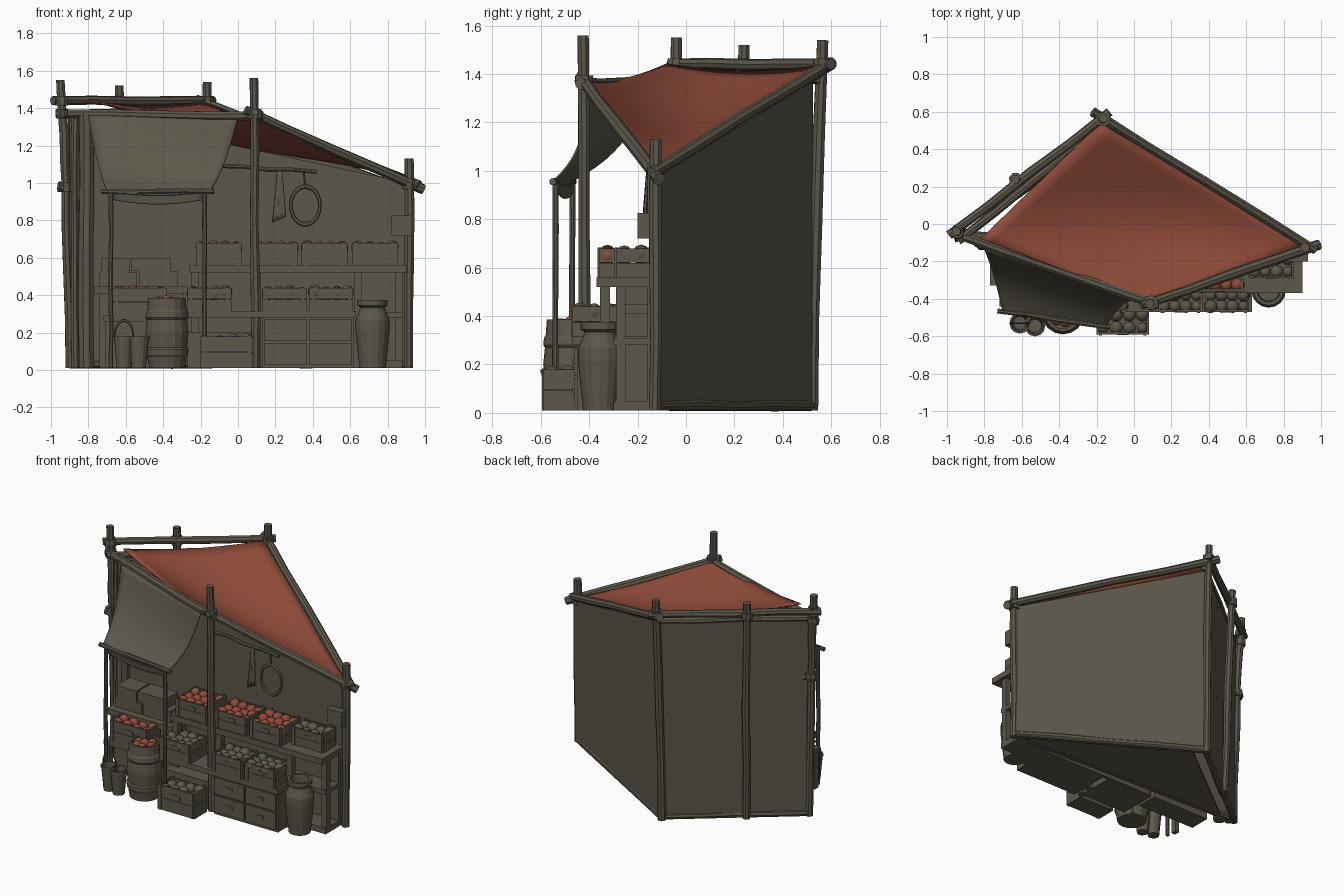
import bpy, bmesh, math, random
from mathutils import Vector as V

if "Cube" in bpy.data.objects:
    bpy.data.objects.remove(bpy.data.objects["Cube"])
random.seed(4)

def mat(name, c):
    m = bpy.data.materials.new(name)
    m.diffuse_color = (*c, 1)
    m.use_nodes = True
    m.node_tree.nodes["Principled BSDF"].inputs["Base Color"].default_value = m.diffuse_color
    return m
GREY = mat("weathered grey brown", (0.108, 0.096, 0.069))
RED = mat("faded red", (0.27, 0.069, 0.040))

def make(name, bm, m=GREY, smooth=False):
    bmesh.ops.recalc_face_normals(bm, faces=bm.faces)
    me = bpy.data.meshes.new(name)
    bm.to_mesh(me)
    bm.free()
    me.materials.append(m)
    ob = bpy.data.objects.new(name, me)
    bpy.context.collection.objects.link(ob)
    if smooth:
        for p in me.polygons:
            p.use_smooth = True
    return ob

def add_box(bm, x0, x1, y0, y1, z0, z1):
    r = bmesh.ops.create_cube(bm, size=1)
    for v in r["verts"]:
        v.co = V(((x0+x1)/2 + v.co.x*(x1-x0), (y0+y1)/2 + v.co.y*(y1-y0), (z0+z1)/2 + v.co.z*(z1-z0)))

def box(name, *b):
    bm = bmesh.new()
    add_box(bm, *b)
    return make(name, bm)

def pole(name, a, b, r=0.026, wob=0.005, sides=8, segs=4):
    """Hand-cut pole: rings along a line with a little wobble"""
    a, b = V(a), V(b)
    d = (b - a).normalized()
    u = d.cross(V((0.31, 0.87, 0.4))).normalized()
    w = d.cross(u)
    bm = bmesh.new()
    rings = []
    for i in range(segs + 1):
        k = 0 if i in (0, segs) else wob
        c = a.lerp(b, i/segs) + u*random.uniform(-k, k) + w*random.uniform(-k, k)
        rr = r*random.uniform(0.92, 1.08)
        rings.append([bm.verts.new(c + (u*math.cos(t) + w*math.sin(t))*rr)
                      for t in [2*math.pi*j/sides for j in range(sides)]])
    for p, q in zip(rings, rings[1:]):
        for j in range(sides):
            bm.faces.new((p[j], p[(j+1) % sides], q[(j+1) % sides], q[j]))
    bm.faces.new(rings[0])
    bm.faces.new(rings[-1])
    return make(name, bm)

def knot(name, p, r=0.037, h=0.05):
    p = V(p)
    pole(name, p - V((0, 0, h/2)), p + V((0, 0, h/2)), r, 0.003, 8, 2)

def wall(name, p, q, zp, zq, t=0.025):
    p, q = V((*p, 0)), V((*q, 0))
    n = (q - p).cross(V((0, 0, 1))).normalized()*t/2
    bm = bmesh.new()
    f = [[bm.verts.new(c + s*n + V((0, 0, z))) for c, z in ((p, 0.01), (q, 0.01), (q, zq), (p, zp))] for s in (-1, 1)]
    bm.faces.new(f[0])
    bm.faces.new(f[1])
    for i in range(4):
        bm.faces.new((f[0][i], f[0][(i+1) % 4], f[1][(i+1) % 4], f[1][i]))
    make(name, bm)

def cloth(name, c, sag, m, n=16):
    """Sagging sheet over four corners c (in order)"""
    c = [V(p) for p in c]
    bm = bmesh.new()
    g = [[bm.verts.new(c[0].lerp(c[1], i/n).lerp(c[3].lerp(c[2], i/n), j/n) + V(sag(i/n, j/n)))
          for j in range(n+1)] for i in range(n+1)]
    for i in range(n):
        for j in range(n):
            bm.faces.new((g[i][j], g[i+1][j], g[i+1][j+1], g[i][j+1]))
    ob = make(name, bm, m, True)
    s = ob.modifiers.new("thickness", "SOLIDIFY")
    s.thickness = 0.008
    s.offset = 0

def fruit(name, pts, r, m):
    bm = bmesh.new()
    for p in pts:
        res = bmesh.ops.create_icosphere(bm, subdivisions=2, radius=r*random.uniform(0.88, 1.1))
        bmesh.ops.translate(bm, verts=res["verts"], vec=p)
    make(name, bm, m, True)

def crate(name, x0, x1, y0, y1, z0, z1, m=None):
    """Open slatted crate with corner blocks, handle plate and fruit"""
    bm = bmesh.new()
    t, h = 0.012, (z1 - z0)
    add_box(bm, x0, x1, y0, y1, z0, z0 + t)
    for k in range(2):
        a, b = z0 + k*h/2 + 0.001, z0 + (k+1)*h/2 - 0.001
        add_box(bm, x0, x1, y0, y0+t, a, b)
        add_box(bm, x0, x1, y1-t, y1, a, b)
        add_box(bm, x0, x0+t, y0+t, y1-t, a, b)
        add_box(bm, x1-t, x1, y0+t, y1-t, a, b)
    for x in (x0+t, x1-t-0.016):
        for y in (y0-0.005, y1-0.012):
            add_box(bm, x, x+0.016, y, y+0.017, z0, z1+0.004)
    add_box(bm, (x0+x1)/2-0.03, (x0+x1)/2+0.03, y0-0.004, y0, z0+h*0.55, z0+h*0.75)
    make(name, bm)
    if m:
        nx, ny = max(2, round((x1-x0)/0.065)), max(2, round((y1-y0)/0.065))
        fruit(name + "_fruit", [(x0+(x1-x0)*(i+0.5)/nx, y0+(y1-y0)*(j+0.5)/ny, z1-0.036+random.uniform(0, 0.016))
                                for i in range(nx) for j in range(ny)], 0.034, m)

def lathe(name, x, y, prof, n=16):
    bm = bmesh.new()
    rings = [[bm.verts.new((x + r*math.cos(2*math.pi*j/n), y + r*math.sin(2*math.pi*j/n), z)) for j in range(n)] for r, z in prof]
    for p, q in zip(rings, rings[1:]):
        for j in range(n):
            bm.faces.new((p[j], p[(j+1) % n], q[(j+1) % n], q[j]))
    bm.faces.new(rings[0])
    bm.faces.new(rings[-1])
    return make(name, bm)

def ring(name, loc, R, r, rot, sz=1):
    bpy.ops.mesh.primitive_torus_add(location=loc, rotation=rot, major_radius=R, minor_radius=r, major_segments=24, minor_segments=6)
    ob = bpy.context.object
    ob.name = name
    ob.scale.y = sz
    ob.data.materials.append(GREY)

# walls of the triangular hut
L, B, R = (-0.90, -0.06), (-0.17, 0.515), (0.91, -0.12)
wall("back_left_wall", L, B, 1.36, 1.36)
wall("back_right_wall", B, R, 1.37, 0.98)
wall("front_wall", L, R, 1.39, 1.0)
for n, a, b in (("sill_left", L, B), ("sill_right", B, R), ("sill_front", L, R)):
    pole(n, (*a, 0.03), (*b, 0.03), 0.022)
# floor, leaving a slot along the back left wall
bm = bmesh.new()
f = bm.faces.new([bm.verts.new((*p, 0.015)) for p in ((-0.80, -0.07), (0.89, -0.12), (-0.12, 0.48), (-0.14, 0.44))])
bmesh.ops.translate(bm, vec=(0, 0, 0.02), verts=[v for v in bmesh.ops.extrude_face_region(bm, geom=[f])["geom"] if isinstance(v, bmesh.types.BMVert)])
make("floor", bm)

# corner and middle poles
pole("left_pole", (-0.90, -0.06, 0.01), (-0.92, -0.055, 1.0))
pole("left_pole_top", (-0.918, -0.055, 0.96), (-0.95, -0.04, 1.55))
pole("back_pole", (-0.18, 0.52, 0.01), (-0.165, 0.565, 1.54))
pole("middle_pole", (-0.60, 0.20, 0.01), (-0.635, 0.24, 1.52))
pole("right_pole", (0.912, -0.13, 0.01), (0.915, -0.125, 1.13))
pole("front_pole", (0.095, -0.42, 0.01), (0.085, -0.425, 1.56))
pole("inner_post_a", (-0.81, -0.10, 0.01), (-0.81, -0.09, 1.37), 0.042)
pole("inner_post_b", (-0.87, -0.08, 0.01), (-0.87, -0.07, 1.37), 0.022)

# roof beams and lashings
pole("upper_back_beam", (-0.99, -0.06, 1.44), (-0.13, 0.60, 1.44))
pole("lower_back_beam", (-0.94, -0.09, 1.37), (-0.14, 0.55, 1.38), 0.022)
pole("front_left_beam", (-0.96, -0.05, 1.37), (0.13, -0.435, 1.36))
pole("front_right_beam", (0.04, -0.435, 1.39), (0.99, -0.11, 0.965))
pole("back_right_beam", (-0.22, 0.60, 1.445), (0.97, -0.14, 0.99))
pole("left_stub", (-0.96, -0.07, 0.98), (-0.87, -0.05, 0.97), 0.03, 0)
for i, p in enumerate([(-0.945, -0.042, 1.44), (-0.165, 0.56, 1.44), (-0.632, 0.237, 1.43), (0.088, -0.42, 1.37),
                       (0.915, -0.125, 0.99), (-0.92, -0.055, 0.98), (-0.94, -0.045, 1.37)]):
    knot(f"lashing_{i}", p)

# red roof sheet
def roof_sag(u, v):
    su, sv = math.sin(math.pi*u), math.sin(math.pi*v)
    return (0, 0, -0.075*su*sv - 0.025*(su*(1-v) + sv*(1-u)) - 0.012*(su*v + sv*u))
cloth("roof_cloth", [(-0.82, -0.08, 1.44), (-0.18, 0.54, 1.43), (0.93, -0.12, 1.0), (0.09, -0.42, 1.375)], roof_sag, RED)
# awning with its frame
cloth("awning", [(-0.80, -0.13, 1.36), (0.0, -0.40, 1.35), (-0.15, -0.55, 0.955), (-0.70, -0.48, 0.955)],
      lambda u, v: (0, 0.03*math.sin(math.pi*v), -0.05*math.sin(math.pi*v) - 0.02*math.sin(math.pi*u)*v), GREY)
cloth("awning_hem", [(-0.68, -0.475, 0.955), (-0.17, -0.54, 0.955), (-0.18, -0.53, 0.91), (-0.67, -0.465, 0.91)],
      lambda u, v: (0, 0, -0.025*math.sin(math.pi*u)*v), GREY, 8)
pole("awning_bar", (-0.73, -0.465, 0.955), (-0.13, -0.55, 0.955), 0.014)
pole("awning_pole_left", (-0.68, -0.47, 0.01), (-0.68, -0.47, 0.96), 0.013, 0.002)
pole("awning_pole_right", (-0.18, -0.54, 0.18), (-0.18, -0.54, 0.96), 0.013, 0.002)

# stepped display shelves
box("top_shelf", -0.26, 0.90, -0.37, -0.13, 0.52, 0.56)
box("middle_shelf", -0.28, 0.63, -0.47, -0.14, 0.28, 0.315)
box("side_shelf", 0.64, 0.88, -0.30, -0.13, 0.28, 0.31)
box("side_base", 0.63, 0.88, -0.30, -0.13, 0.01, 0.05)
for i, x in enumerate((-0.25, 0.08, 0.62)):
    box(f"shelf_post_{i}", x, x+0.04, -0.355, -0.315, 0.01, 0.53)
box("side_post", 0.84, 0.88, -0.29, -0.25, 0.01, 0.53)
box("shelf_back_board", -0.25, 0.88, -0.16, -0.14, 0.01, 0.53)
box("drawer_body", 0.13, 0.62, -0.45, -0.15, 0.01, 0.28)
for i in range(2):
    for j in range(2):
        x, z = 0.14 + 0.24*i, 0.03 + 0.125*j
        box(f"drawer_{i}{j}", x, x+0.23, -0.462, -0.44, z, z+0.115)
        box(f"drawer_pull_{i}{j}", x+0.09, x+0.14, -0.468, -0.46, z+0.05, z+0.07)
box("left_base", -0.27, 0.09, -0.42, -0.15, 0.01, 0.20)

# crates of produce
for i, (x, m) in enumerate(((-0.225, RED), (0.075, RED), (0.34, RED), (0.61, GREY))):
    crate(f"top_crate_{i}", x, x+0.245, -0.36 if i < 3 else -0.29, -0.15, 0.56, 0.68, m)
for i, x in enumerate((-0.27, 0.13, 0.38)):
    crate(f"middle_crate_{i}", x, x+0.235, -0.47, -0.29, 0.315, 0.44, GREY)
crate("floor_crate", -0.20, 0.08, -0.59, -0.45, 0.01, 0.18, GREY)

# left table with crate and stacked boxes
box("left_table_top", -0.77, -0.27, -0.33, -0.12, 0.41, 0.45)
box("left_table_body", -0.74, -0.29, -0.29, -0.14, 0.01, 0.41)
box("left_step", -0.72, -0.30, -0.44, -0.29, 0.26, 0.29)
for i, x in enumerate((-0.71, -0.34)):
    box(f"left_step_leg_{i}", x, x+0.03, -0.43, -0.39, 0.01, 0.27)
crate("left_crate", -0.67, -0.38, -0.44, -0.30, 0.29, 0.44, RED)
for i, (a, b, z0, z1) in enumerate(((-0.74, -0.54, 0.45, 0.52), (-0.53, -0.32, 0.45, 0.53), (-0.73, -0.58, 0.52, 0.60), (-0.57, -0.36, 0.53, 0.60))):
    box(f"stacked_box_{i}", a, b, -0.28, -0.14, z0, z1)

# barrel, jar and buckets
lathe("barrel", -0.38, -0.475, [(0.095, 0.01), (0.105, 0.07), (0.113, 0.08), (0.115, 0.11), (0.108, 0.12), (0.115, 0.20), (0.108, 0.27),
                               (0.115, 0.28), (0.112, 0.31), (0.105, 0.32), (0.10, 0.385), (0.085, 0.385), (0.085, 0.355)])
fruit("barrel_fruit", [(-0.38+0.05*math.cos(a), -0.475+0.05*math.sin(a), 0.362) for a in range(6)] + [(-0.38, -0.475, 0.37)], 0.03, RED)
lathe("jar", 0.72, -0.355, [(0.07, 0.01), (0.08, 0.1), (0.092, 0.22), (0.09, 0.27), (0.068, 0.32), (0.066, 0.335), (0.08, 0.345),
                           (0.08, 0.375), (0.062, 0.375), (0.058, 0.32)])
for i, (x, y) in enumerate(((-0.61, -0.53), (-0.53, -0.545))):
    lathe(f"bucket_{i}", x, y, [(0.038, 0.01), (0.052, 0.165), (0.056, 0.165), (0.056, 0.18), (0.046, 0.18), (0.036, 0.03)], 12)
ring("bucket_handle", (-0.61, -0.53, 0.18), 0.05, 0.005, (math.pi/2, 0, 0), 1.7)

# hanging rail, hoop, towel and plaque
pole("hanging_rail", (-0.10, -0.14, 1.09), (0.42, -0.155, 1.06), 0.012)
ring("hoop", (0.36, -0.15, 0.88), 0.078, 0.010, (math.pi/2, 0, 0), 1.3)
pole("hoop_hook", (0.36, -0.15, 0.97), (0.35, -0.15, 1.07), 0.006, 0.001)
cloth("towel", [(0.21, -0.155, 1.07), (0.235, -0.155, 1.07), (0.255, -0.165, 0.82), (0.185, -0.165, 0.79)],
      lambda u, v: (0, 0.012*v*math.sin(6*math.pi*u), 0), GREY, 8)
box("hanging_plaque", 0.82, 0.93, -0.20, -0.15, 0.72, 0.825)
